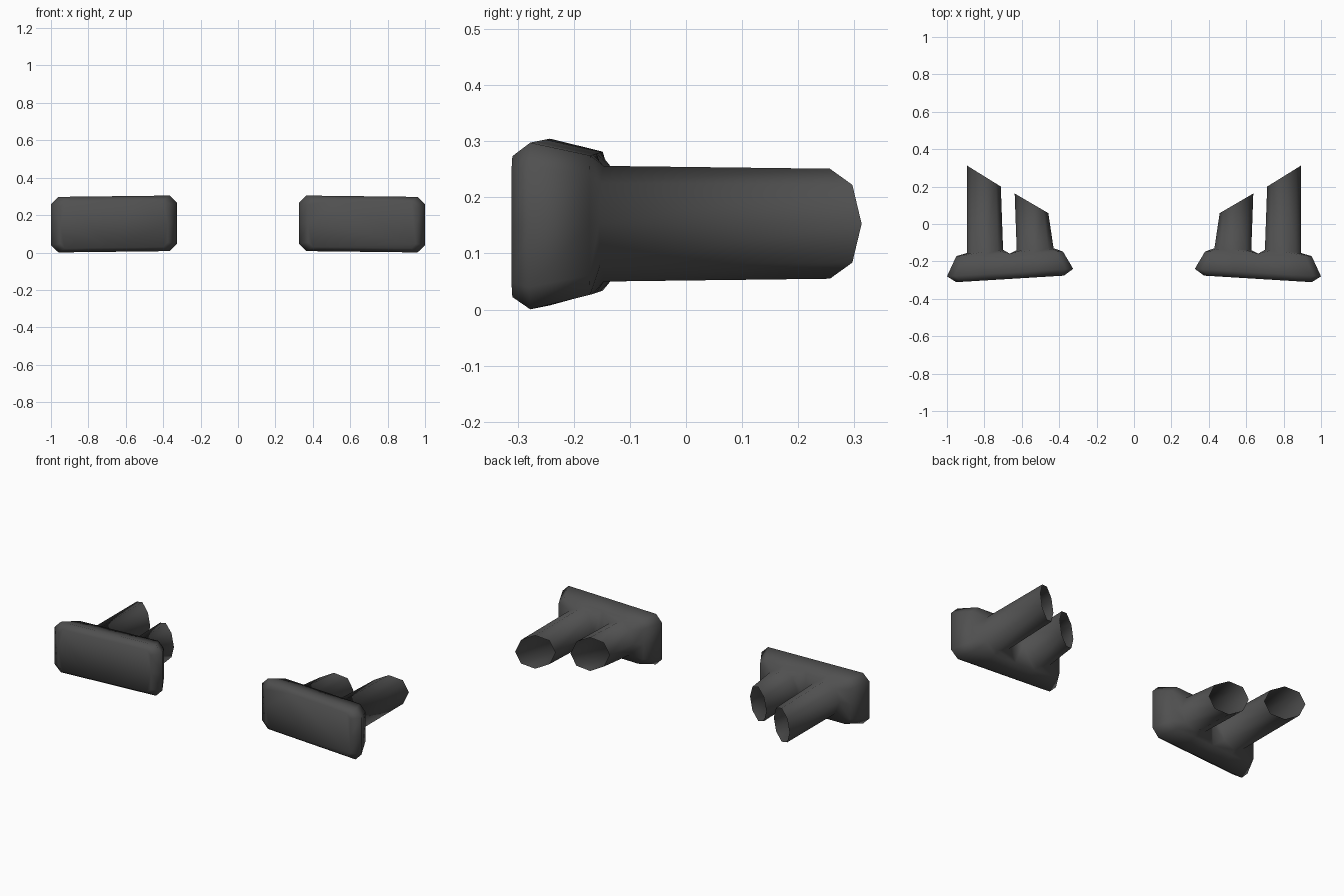
import bpy, bmesh
from math import sin, cos, pi

if "Cube" in bpy.data.objects:
    bpy.data.objects.remove(bpy.data.objects["Cube"])

bm = bmesh.new()
X_IN, X_OUT, SPLIT = 0.54, 0.80, 0.665   # tube centres and the line between them


def plate_loop(xi, xo, zlo, zhi, yi, yo, c):
    """Chamfered rectangle of 16 points; depth and height slope from inner to outer end."""
    m = (zlo + zhi) / 2
    half = [(xo, zhi - c), (xo - c, zhi), (X_OUT, zhi), (SPLIT, zhi),
            (X_IN, zhi), (xi + c, zhi), (xi, zhi - c)]
    pts = [(xo, m)] + half + [(xi, m)] + [(x, 2 * m - z) for x, z in reversed(half)]
    out = []
    for x, z in pts:
        t = (x - xi) / (xo - xi)
        out.append(bm.verts.new((x, yi + (yo - yi) * t, z + 0.008 * (0.5 - t))))
    return out


def ring(xl, xr, yl, yr, rz, zc=0.153):
    """Octagon with a slanted plane: depth runs from yl (left) to yr (right)."""
    out = []
    for k in range(8):
        a = k * pi / 4
        t = (1 + cos(a)) / 2
        out.append(bm.verts.new((xl + (xr - xl) * t, yl + (yr - yl) * t, zc + rz * sin(a))))
    return out


def bridge(a, b):
    n = len(a)
    for k in range(n):
        bm.faces.new((a[k], a[(k + 1) % n], b[(k + 1) % n], b[k]))


# Rounded mounting plate: front face, widest rim, back rim
loops = [plate_loop(0.375, 0.95, 0.026, 0.277, -0.276, -0.311, 0.025),
         plate_loop(0.325, 1.0, 0.004, 0.301, -0.240, -0.280, 0.040),
         plate_loop(0.380, 0.95, 0.030, 0.278, -0.147, -0.172, 0.035)]
bm.faces.new(loops[0])
for a, b in zip(loops, loops[1:]):
    bridge(a, b)
back = loops[-1]

# Plate back closes onto two open, slant-cut tubes
mid = bm.verts.new((SPLIT, -0.158, 0.153))
base_out = ring(0.70, 0.893, -0.138, -0.155, 0.103)
base_in = ring(0.43, 0.627, -0.130, -0.140, 0.103)
around_out = [back[i] for i in (0, 1, 2, 3, 4)] + [mid] + [back[i] for i in (12, 13, 14, 15)]
around_in = [mid] + [back[i] for i in range(4, 13)]
match_out = (0, 1, 1, 2, 3, 4, 5, 6, 7, 7)
match_in = (0, 1, 2, 3, 3, 4, 5, 5, 6, 7)
for around, base, match in ((around_out, base_out, match_out), (around_in, base_in, match_in)):
    for k in range(10):
        j = (k + 1) % 10
        f = [around[k], around[j], base[match[j]]]
        if match[k] != match[j]:
            f.append(base[match[k]])
        bm.faces.new(f)
bridge(base_out, ring(0.712, 0.894, 0.200, 0.313, 0.098))
bridge(base_in, ring(0.458, 0.638, 0.058, 0.163, 0.099))

bmesh.ops.recalc_face_normals(bm, faces=bm.faces)
# the front face must point forward
bm.faces.ensure_lookup_table()
if bm.faces[0].normal.y > 0:
    bmesh.ops.reverse_faces(bm, faces=bm.faces)
for f in bm.faces:
    f.smooth = True

me = bpy.data.meshes.new("twin_pipe_tips")
bm.to_mesh(me)
bm.free()
ob = bpy.data.objects.new("twin_pipe_tips", me)
bpy.context.collection.objects.link(ob)

# Matching pair on the other side
mirror = ob.modifiers.new("mirror", 'MIRROR')
mirror.use_mirror_merge = False

# Dark grey finish
mat = bpy.data.materials.new("dark_grey")
mat.diffuse_color = (0.08, 0.08, 0.08, 1)
mat.use_nodes = True
mat.node_tree.nodes["Principled BSDF"].inputs["Base Color"].default_value = mat.diffuse_color
me.materials.append(mat)
